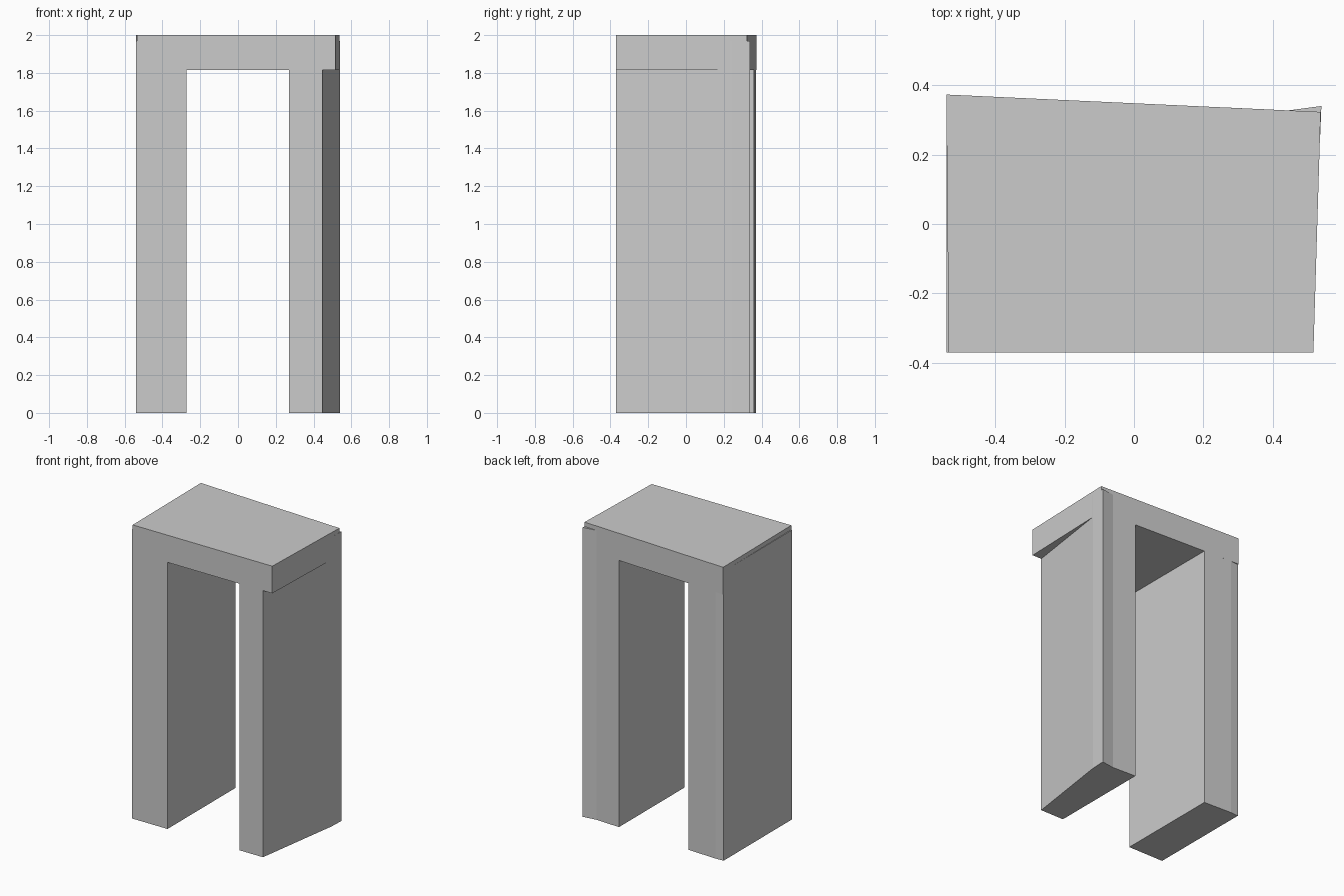
import bpy
import bmesh

if "Cube" in bpy.data.objects:
    bpy.data.objects.remove(bpy.data.objects["Cube"])


def prism(name, outline, z0, z1):
    """Extrude a plan outline (counter-clockwise) from z0 up to z1."""
    bm = bmesh.new()
    face = bm.faces.new([bm.verts.new((x, y, z0)) for x, y in outline])
    top = bmesh.ops.extrude_face_region(bm, geom=[face])["geom"]
    verts = [v for v in top if isinstance(v, bmesh.types.BMVert)]
    bmesh.ops.translate(bm, verts=verts, vec=(0, 0, z1 - z0))
    bmesh.ops.recalc_face_normals(bm, faces=bm.faces[:])
    mesh = bpy.data.meshes.new(name)
    bm.to_mesh(mesh)
    bm.free()
    obj = bpy.data.objects.new(name, mesh)
    bpy.context.collection.objects.link(obj)
    return obj


FRONT = -0.37
LEG_TOP, LINTEL_BOTTOM, TOP = 1.97, 1.815, 2.0

# Slightly skewed lintel slab
frame = prism("door_frame", [(-0.534, FRONT), (0.517, FRONT),
                             (0.538, 0.323), (-0.541, 0.373)],
              LINTEL_BOTTOM, TOP)

# Two irregular legs running up into the lintel
legs = [
    prism("left_leg", [(-0.54, FRONT), (-0.272, FRONT), (-0.272, 0.3605),
                       (-0.48, 0.370), (-0.54, 0.366)], 0, LEG_TOP),
    prism("right_leg", [(0.27, FRONT), (0.447, FRONT), (0.536, 0.24),
                        (0.54, 0.34), (0.445, 0.3273), (0.27, 0.3355)],
          0, LEG_TOP),
]

# Weld legs and lintel into one stone frame
for leg in legs:
    mod = frame.modifiers.new("join_" + leg.name, "BOOLEAN")
    mod.operation = "UNION"
    mod.solver = "EXACT"
    mod.object = leg
    bpy.context.view_layer.objects.active = frame
    bpy.ops.object.modifier_apply(modifier=mod.name)
    bpy.data.objects.remove(leg)
